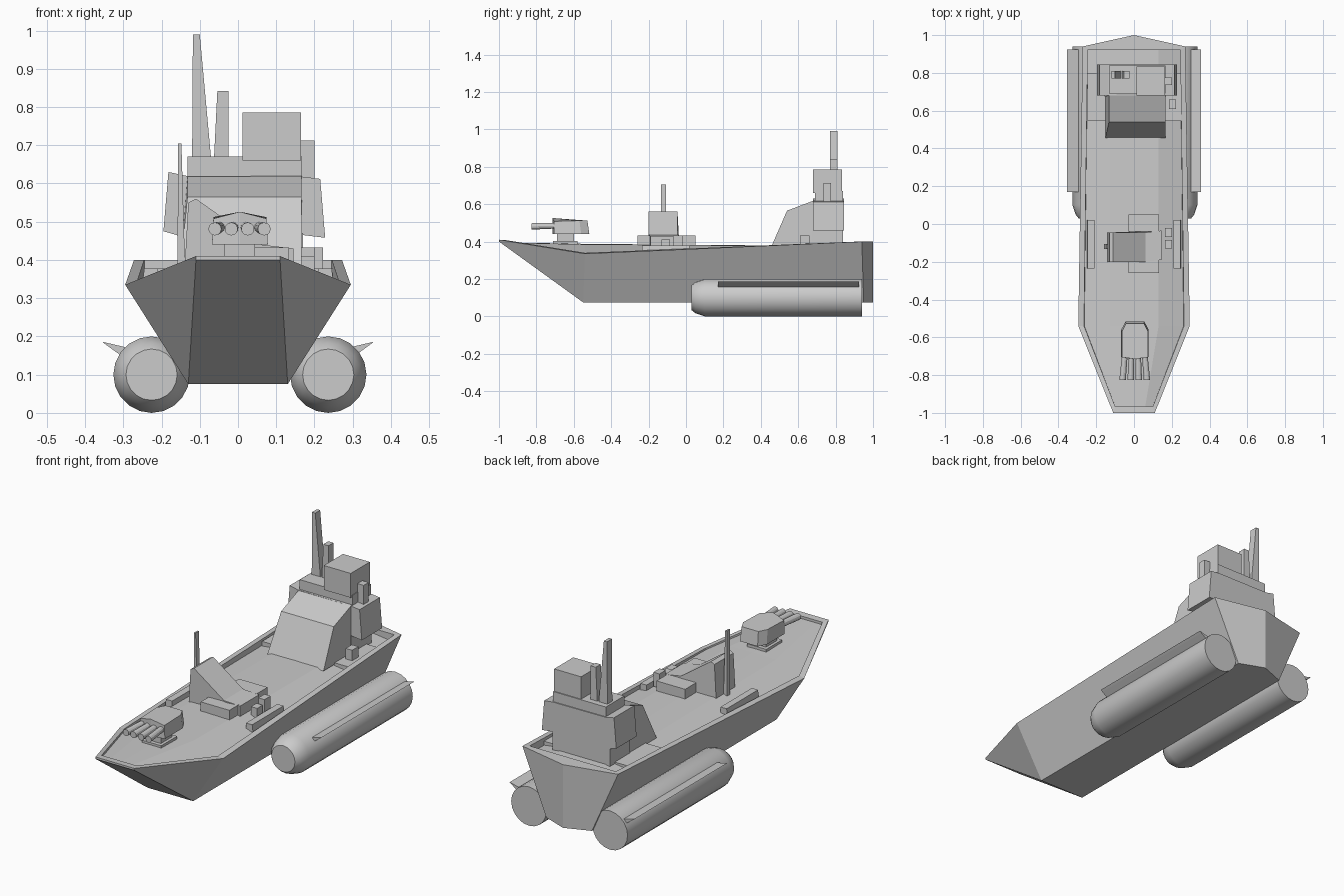
import bpy, bmesh, math
from mathutils import Vector

if "Cube" in bpy.data.objects:
    bpy.data.objects.remove(bpy.data.objects["Cube"])


def make(name, verts, faces, mirror=False):
    me = bpy.data.meshes.new(name)
    me.from_pydata(verts, [], faces)
    bm = bmesh.new()
    bm.from_mesh(me)
    bmesh.ops.remove_doubles(bm, verts=bm.verts, dist=1e-5)
    bmesh.ops.recalc_face_normals(bm, faces=bm.faces)
    bm.to_mesh(me)
    bm.free()
    ob = bpy.data.objects.new(name, me)
    bpy.context.collection.objects.link(ob)
    if mirror:
        mod = ob.modifiers.new("mirror", 'MIRROR')
        mod.use_clip = True
    return ob


def loft(name, rings):
    n = len(rings[0])
    faces = [(a * n + i, a * n + (i + 1) % n, a * n + n + (i + 1) % n, a * n + n + i)
             for a in range(len(rings) - 1) for i in range(n)]
    faces += [tuple(range(n)), tuple(range((len(rings) - 1) * n, len(rings) * n))]
    return make(name, [p for r in rings for p in r], faces)


def box(name, x0, x1, y0, y1, z0, z1):
    return loft(name, [[(x0, y0, z), (x1, y0, z), (x1, y1, z), (x0, y1, z)] for z in (z0, z1)])


def prism_y(name, profile, y0, y1):      # profile in x, z
    return loft(name, [[(x, y, z) for x, z in profile] for y in (y0, y1)])


def prism_x(name, profile, x0, x1):      # profile in y, z
    return loft(name, [[(x, y, z) for y, z in profile] for x in (x0, x1)])


def tube(name, stations, sides):
    """Round body through (centre, radius) stations, lying along y."""
    rings = [[(c[0] + r * math.cos(2 * math.pi * i / sides), c[1],
               c[2] + r * math.sin(2 * math.pi * i / sides)) for i in range(sides)]
             for c, r in stations]
    ob = loft(name, rings)
    bpy.context.view_layer.objects.active = ob
    ob.select_set(True)
    bpy.ops.object.shade_smooth_by_angle(angle=math.radians(25))
    ob.select_set(False)
    return ob


# Hull: half sections keel, chine, rim outer, rim inner, deck edge, crown, centre
sections = [
    [(0, -1, .40), (.11, -1, .40), (.11, -1, .41), (.10, -.965, .408),
     (.10, -.965, .395), (.06, -.965, .395), (0, -.965, .395)],
    [(0, -.55, .075), (.13, -.55, .075), (.295, -.54, .335), (.265, -.54, .34),
     (.263, -.54, .333), (.13, -.54, .385), (0, -.54, .388)],
    [(0, 1, .075), (.13, .95, .075), (.272, .94, .40), (.245, .92, .40),
     (.245, .92, .36), (.13, .92, .375), (0, .92, .375)],
]
verts = [p for s in sections for p in s]
faces = [(a * 7 + i, a * 7 + i + 1, a * 7 + i + 8, a * 7 + i + 7) for a in range(2) for i in range(6)]
verts += [(0, -1, .41), (0, -.965, .408), (0, 1, .40), (0, .92, .40)]
for o, c in ((0, 21), (14, 23)):         # bow and stern closing plates
    faces += [(o, o + 1, o + 2, c), (o + 2, o + 3, c + 1, c), (o + 3, o + 4, o + 5, o + 6, c + 1)]
make("hull", verts, faces, mirror=True)

# Side floats with fins
for s, cx, side in ((-1, -.226, "left"), (1, .236, "right")):
    tube(side + "_float", [((cx, .03, .1), .067), ((cx, .05, .1), .083),
                           ((cx, .10, .1), .1), ((cx, .94, .1), .1)], 20)
    prism_y(side + "_float_fin", [(s * .295, .172), (s * .355, .186),
                                  (s * .345, .178), (s * .306, .15)], .17, .925)

# Aft superstructure
box("aft_plate", -.245, .248, .545, .80, .355, .378)
sloped = [(.455, .37), (.54, .565), (.685, .62), (.70, .62), (.70, .37)]
rings = [[(x if z < .5 else x * k, y, z) for y, z in sloped] for x, k in ((-.152, .87), (.168, .99))]
loft("bridge_front", rings)
box("bridge_base", -.155, .17, .675, .84, .36, .47)
prism_y("bridge_house", [(-.195, .475), (-.15, .462), (.17, .465), (.228, .458), (.215, .612),
                         (.165, .618), (-.135, .62), (-.182, .63)], .68, .845)
box("upper_deck", -.132, .168, .69, .84, .61, .67)
box("upper_house", .012, .165, .68, .835, .66, .785)
box("side_funnel", .16, .2, .735, .775, .6, .712)
prism_y("tall_mast", [(-.12, .66), (-.07, .66), (-.1, .99), (-.118, .99)], .77, .81)
prism_y("short_mast", [(-.063, .66), (-.025, .66), (-.025, .842), (-.054, .842)], .77, .81)
box("aft_locker", .185, .222, .61, .66, .36, .432)

# Midship structure
mid = [(-.14, .37), (-.13, .55), (-.11, .56), (.06, .44), (.145, .43), (.145, .37)]
wedge = [[(x, y + (.01 if x > .1 else 0), z) for x, z in mid] for y in (-.2, -.045)]
loft("midship_wedge", wedge)
for tag, y0, y1 in (("front", -.26, -.18), ("rear", -.04, .05)):
    box("midship_box_" + tag, -.03, .133, y0, y1, .37, .432)
for tag, y0, y1, z1 in (("front", -.13, -.085, .41), ("rear", -.07, -.02, .432)):
    box("deck_locker_" + tag, .165, .2, y0, y1, .36, z1)
prism_y("thin_mast", [(-.158, .37), (-.138, .37), (-.148, .705), (-.157, .705)], -.133, -.107)
for s, side in ((-1, "left"), (1, "right")):
    prism_y(side + "_deck_step", [(s * .21, .34), (s * .21, .378), (s * .245, .378), (s * .25, .34)],
            -.235, .02)

# Bow gun turret
box("gun_plate", -.05, .06, -.71, -.58, .38, .402)
box("gun_pedestal", -.035, .045, -.69, -.6, .39, .445)
plan = [(-.068, -.705), (.005, -.715), (.078, -.705), (.078, -.56), (.055, -.517), (-.045, -.517), (-.068, -.56)]
top = [.508, .526, .508, .512, .512, .512, .512]
loft("turret", [[(x, y, .44) for x, y in plan],
                [(.005 + (x - .005) * .95, y - .01 if y > -.6 else y, z) for (x, y), z in zip(plan, top)]])
for i in range(4):
    u = i - 1.5
    tube("gun_barrel_%d" % (i + 1), [((.004 + u * .035, -.69, .485), .015),
                                     ((.004 + u * .043, -.825, .481), .017)], 12)
